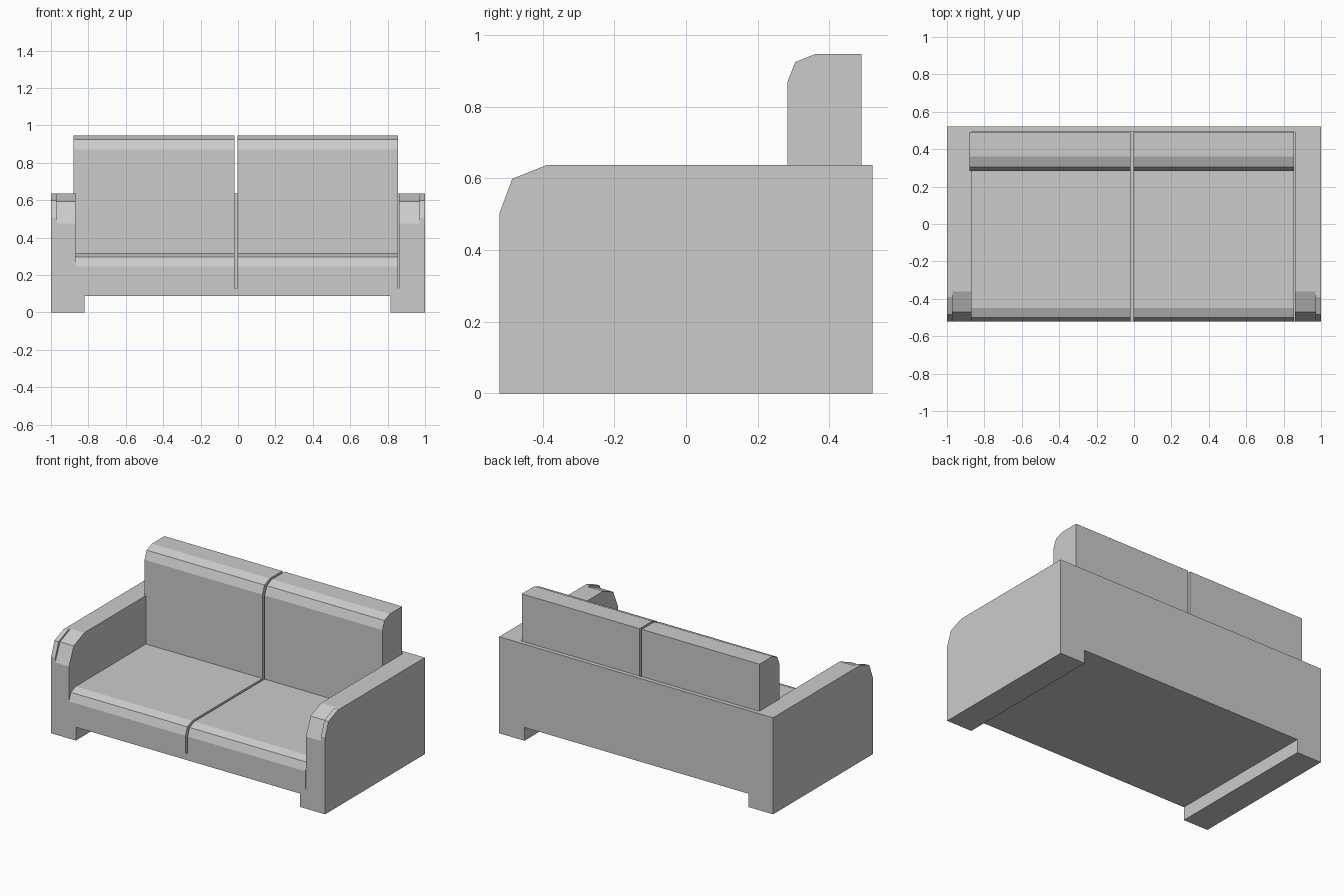
import bpy

if "Cube" in bpy.data.objects:
    bpy.data.objects.remove(bpy.data.objects["Cube"])


def extrude_x(name, profile, x0, x1):
    """Solid made by sweeping a (y, z) outline from x0 to x1."""
    n = len(profile)
    verts = [(x, y, z) for x in (x0, x1) for y, z in profile]
    faces = [tuple(reversed(range(n))), tuple(range(n, 2 * n))]
    faces += [(i, (i + 1) % n, n + (i + 1) % n, n + i) for i in range(n)]
    mesh = bpy.data.meshes.new(name)
    mesh.from_pydata(verts, [], faces)
    obj = bpy.data.objects.new(name, mesh)
    bpy.context.collection.objects.link(obj)
    return obj


def box(name, x0, x1, y0, y1, z0, z1):
    return extrude_x(name, [(y0, z0), (y1, z0), (y1, z1), (y0, z1)], x0, x1)


F, B = -0.52, 0.52              # front and back planes
FLOOR, DECK, ARM = 0.088, 0.13, 0.637

# Base slab and the two full-depth foot rails
box("base", -1, 1, F, B, FLOOR, DECK)
box("left_foot", -1, -0.82, F, B, 0, FLOOR)
box("right_foot", 0.815, 1, F, B, 0, FLOOR)

# Arms: padded inner part with a slightly fuller outer panel
inner = [(F, DECK), (B, DECK), (B, ARM), (-0.36, ARM), (-0.47, 0.592), (F, 0.475)]
outer = [(F, DECK), (B, DECK), (B, ARM), (-0.39, ARM), (-0.485, 0.599), (F, 0.505)]
extrude_x("left_arm", inner, -0.97, -0.87)
extrude_x("right_arm", inner, 0.86, 0.97)
extrude_x("left_arm_panel", outer, -1, -0.97)
extrude_x("right_arm_panel", outer, 0.97, 1)

# Back panel between the arms
box("back_panel", -0.87, 0.86, 0.493, B, DECK, ARM)

# Two L-shaped seat and backrest cushions with a narrow gap between
cushion = [(F, DECK), (0.49, DECK), (0.49, 0.947), (0.36, 0.947),
           (0.305, 0.925), (0.283, 0.87), (0.283, 0.317),
           (-0.45, 0.317), (-0.50, 0.297), (F, 0.245)]
extrude_x("left_cushion", cushion, -0.88, -0.02)
extrude_x("right_cushion", cushion, -0.004, 0.856)
